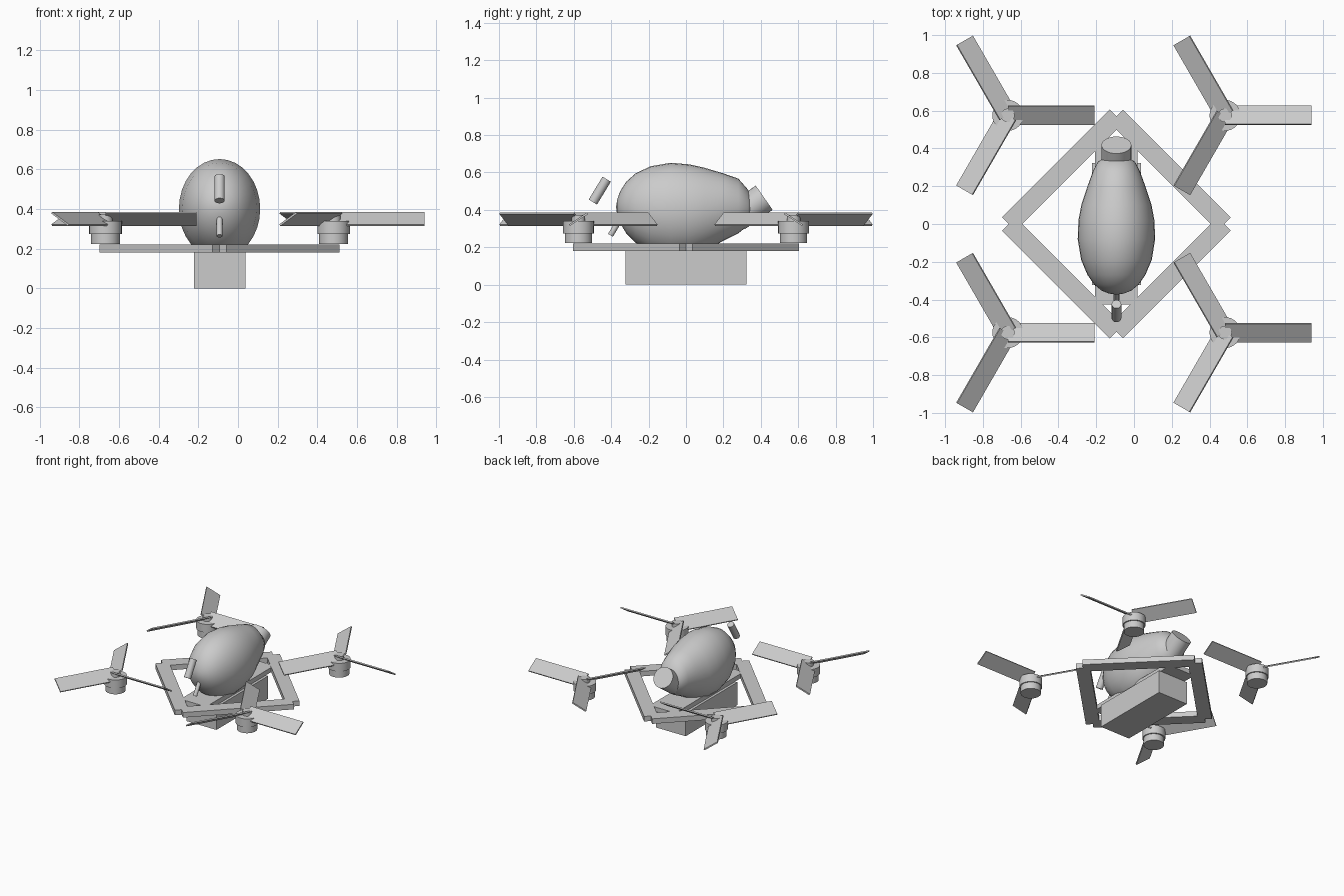
import bpy, bmesh, math
from mathutils import Vector, Matrix

if "Cube" in bpy.data.objects:
    bpy.data.objects.remove(bpy.data.objects["Cube"])

CX = -0.093      # centre line of the frame
ARM = 0.575      # rotor offset from the centre


def box(name, size, loc, rot=(0, 0, 0)):
    bpy.ops.mesh.primitive_cube_add(size=1, location=loc, rotation=rot)
    ob = bpy.context.object
    ob.name = name
    ob.scale = size
    return ob


def tube(name, r, start, end, sides=32):
    a, b = Vector(start), Vector(end)
    d = b - a
    bpy.ops.mesh.primitive_cylinder_add(
        vertices=sides, radius=r, depth=d.length, location=(a + b) / 2,
        rotation=d.to_track_quat('Z', 'Y').to_euler())
    ob = bpy.context.object
    ob.name = name
    bpy.ops.object.shade_smooth_by_angle(angle=math.radians(35))
    return ob


def egg(name, stations, sides=32):
    # loft of ellipses along y: (y, half width, low z, high z)
    bm = bmesh.new()
    rings = []
    for y, w, lo, hi in stations:
        zc, h = (lo + hi) / 2, (hi - lo) / 2
        rings.append([bm.verts.new((CX + w * math.cos(t), y, zc + h * math.sin(t)))
                      for t in (2 * math.pi * i / sides for i in range(sides))])
    for a, b in zip(rings, rings[1:]):
        for i in range(sides):
            j = (i + 1) % sides
            bm.faces.new((a[i], a[j], b[j], b[i]))
    for ring, st, dy in ((rings[0], stations[0], -0.006), (rings[-1], stations[-1], 0.006)):
        tip = bm.verts.new((CX, st[0] + dy, (st[2] + st[3]) / 2))
        for i in range(sides):
            bm.faces.new((ring[i], ring[(i + 1) % sides], tip))
    bmesh.ops.recalc_face_normals(bm, faces=bm.faces)
    me = bpy.data.meshes.new(name)
    bm.to_mesh(me)
    bm.free()
    ob = bpy.data.objects.new(name, me)
    bpy.context.collection.objects.link(ob)
    bpy.context.view_layer.objects.active = ob
    bpy.ops.object.select_all(action='DESELECT')
    ob.select_set(True)
    bpy.ops.object.shade_smooth_by_angle(angle=math.radians(40))
    return ob


# battery box and centre plate
box("battery_box", (0.26, 0.645, 0.18), (CX, 0, 0.09))
box("centre_plate", (0.225, 0.85, 0.036), (CX, 0, 0.2))

# diamond frame: four bars overlapping at the corners
for sx in (-1, 1):
    for sy in (-1, 1):
        box("frame_bar", (0.806, 0.1, 0.04), (CX + sx * 0.285, sy * 0.285, 0.2),
            (0, 0, math.radians(-45 * sx * sy)))

# egg-shaped body
egg("body_shell", [
    (-0.368, 0.04, 0.375, 0.455), (-0.352, 0.08, 0.33, 0.5),
    (-0.32, 0.118, 0.275, 0.55), (-0.27, 0.153, 0.225, 0.595),
    (-0.19, 0.187, 0.175, 0.633), (-0.08, 0.205, 0.15, 0.652),
    (0.02, 0.201, 0.155, 0.643), (0.1, 0.186, 0.18, 0.625),
    (0.2, 0.153, 0.235, 0.595), (0.28, 0.124, 0.275, 0.567),
    (0.33, 0.098, 0.315, 0.51), (0.352, 0.06, 0.355, 0.46)])

# rear neck, and the two small rods at the front
tube("rear_neck", 0.079, (CX, 0.27, 0.362), (CX, 0.418, 0.465))
tube("upper_front_rod", 0.026, (CX, -0.498, 0.442), (CX, -0.424, 0.564), 12)
tube("lower_front_rod", 0.015, (CX, -0.404, 0.264), (CX, -0.33, 0.386), 12)

# four rotors, diagonal pairs pitched the same way
for sx in (-1, 1):
    for sy in (-1, 1):
        x, y = CX + sx * ARM, sy * ARM
        tube("motor_base", 0.073, (x, y, 0.223), (x, y, 0.28))
        tube("motor_bell", 0.082, (x, y, 0.275), (x, y, 0.34))
        tube("rotor_hub", 0.036, (x, y, 0.32), (x, y, 0.372))
        pitch = math.radians(-33 * sx * sy)
        for k in range(3):
            turn = 2 * math.pi * k / 3
            mid = Vector((x, y, 0.35)) + Matrix.Rotation(turn, 3, 'Z') @ Vector((0.229, 0, 0))
            box("rotor_blade", (0.458, 0.116, 0.01), mid, (pitch, 0, turn))
